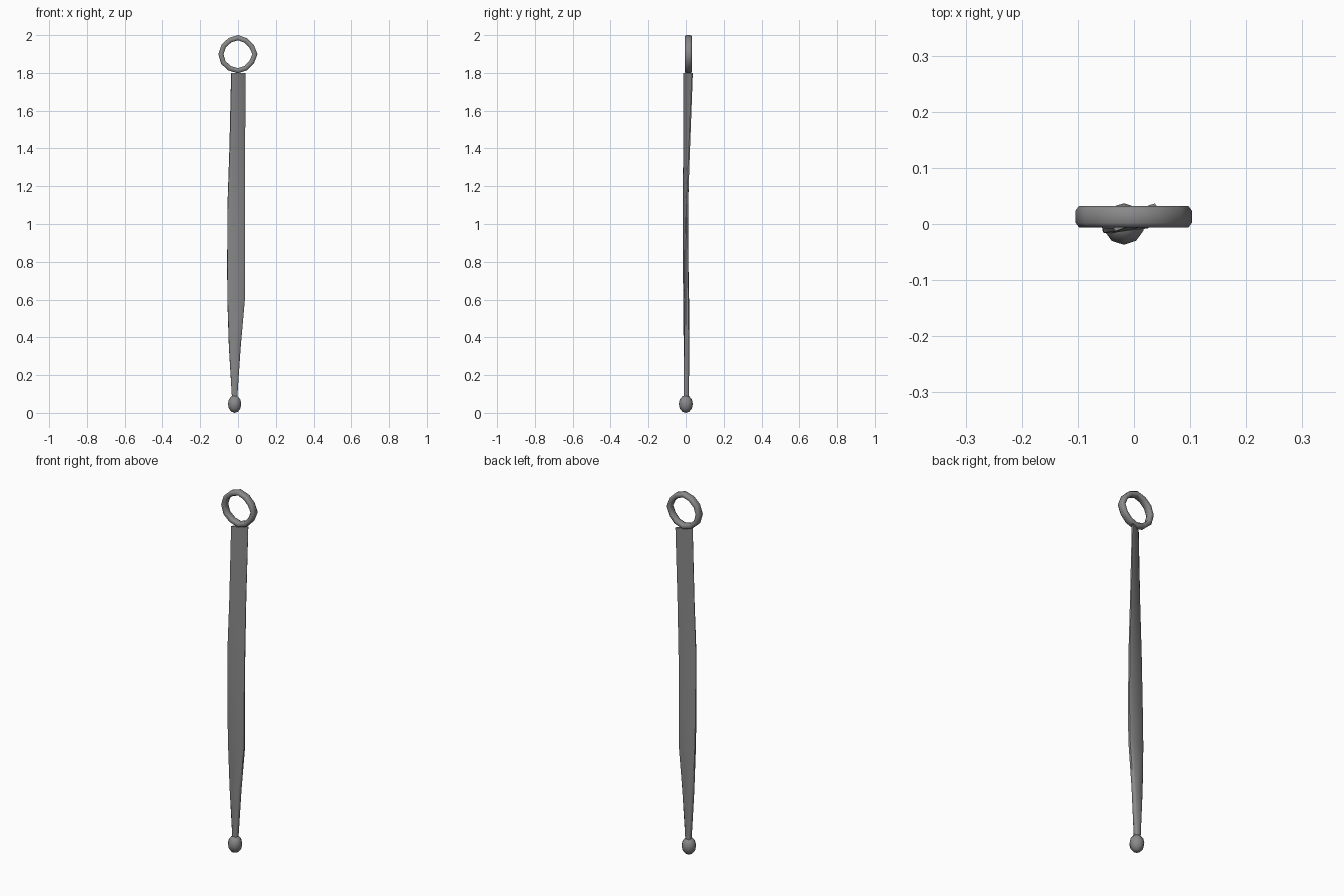
import bpy, bmesh, math

if "Cube" in bpy.data.objects:
    bpy.data.objects.remove(bpy.data.objects["Cube"])

dark = bpy.data.materials.new("dark_metal")
dark.diffuse_color = (0.25, 0.25, 0.25, 1)
dark.use_nodes = True
dark.node_tree.nodes["Principled BSDF"].inputs["Base Color"].default_value = dark.diffuse_color


def finish(bm, name, angle):
    bmesh.ops.recalc_face_normals(bm, faces=bm.faces[:])
    mesh = bpy.data.meshes.new(name)
    bm.to_mesh(mesh)
    bm.free()
    mesh.materials.append(dark)
    ob = bpy.data.objects.new(name, mesh)
    bpy.context.collection.objects.link(ob)
    bpy.ops.object.select_all(action='DESELECT')
    ob.select_set(True)
    bpy.context.view_layer.objects.active = ob
    bpy.ops.object.shade_smooth_by_angle(angle=math.radians(angle))
    return ob


def bridge(bm, a, b):
    n = len(a)
    for i in range(n):
        j = (i + 1) % n
        bm.faces.new((a[i], a[j], b[j], b[i]))


# Twisting flat shaft: z, centre x, centre y, twist, half width, half thickness
sections = [
    (0.08, -0.018, 0.003, 0, 0.014, 0.014),
    (0.35, -0.017, 0.003, 4, 0.031, 0.013),
    (0.60, -0.010, 0.002, 6, 0.046, 0.012),
    (0.78, -0.010, -0.001, 7, 0.047, 0.011),
    (1.10, -0.009, -0.002, 12, 0.047, 0.008),
    (1.40, -0.004, 0.004, 20, 0.043, 0.007),
    (1.80, 0.002, 0.012, 31, 0.043, 0.006),
]
outline = [(-1, -0.5), (-0.7, -1), (0.7, -1), (1, -0.5),
           (1, 0.5), (0.7, 1), (-0.7, 1), (-1, 0.5)]
bm = bmesh.new()
rings = []
for z, cx, cy, twist, w, t in sections:
    c, s = math.cos(math.radians(twist)), math.sin(math.radians(twist))
    rings.append([bm.verts.new((cx + u * w * c - v * t * s,
                                cy + u * w * s + v * t * c, z)) for u, v in outline])
for a, b in zip(rings, rings[1:]):
    bridge(bm, a, b)
bm.faces.new(rings[0])
bm.faces.new(rings[-1])
finish(bm, "shaft", 50)

# Slightly uneven hand-forged ring with a flat band section
radii = [0.103, 0.097, 0.097, 0.101, 0.099, 0.101,
         0.104, 0.103, 0.100, 0.101, 0.098, 0.097]
band = [(0.0, -0.011), (0.0, 0.011), (-0.006, 0.019),
        (-0.021, 0.019), (-0.027, 0.011), (-0.027, -0.011),
        (-0.021, -0.019), (-0.006, -0.019)]
bm = bmesh.new()
loops = []
for i, r in enumerate(radii):
    a = 2 * math.pi * i / len(radii)
    loops.append([bm.verts.new(((r + d) * math.cos(a), 0.013 + y,
                                1.899 + (r + d) * math.sin(a))) for d, y in band])
for i in range(len(loops)):
    bridge(bm, loops[i], loops[(i + 1) % len(loops)])
finish(bm, "end_ring", 60)

# Small knob at the foot
bm = bmesh.new()
bmesh.ops.create_uvsphere(bm, u_segments=10, v_segments=6, radius=1)
for v in bm.verts:
    v.co = (-0.018 + v.co.x * 0.037, v.co.y * 0.037, 0.047 + v.co.z * 0.047)
finish(bm, "foot_knob", 60)
